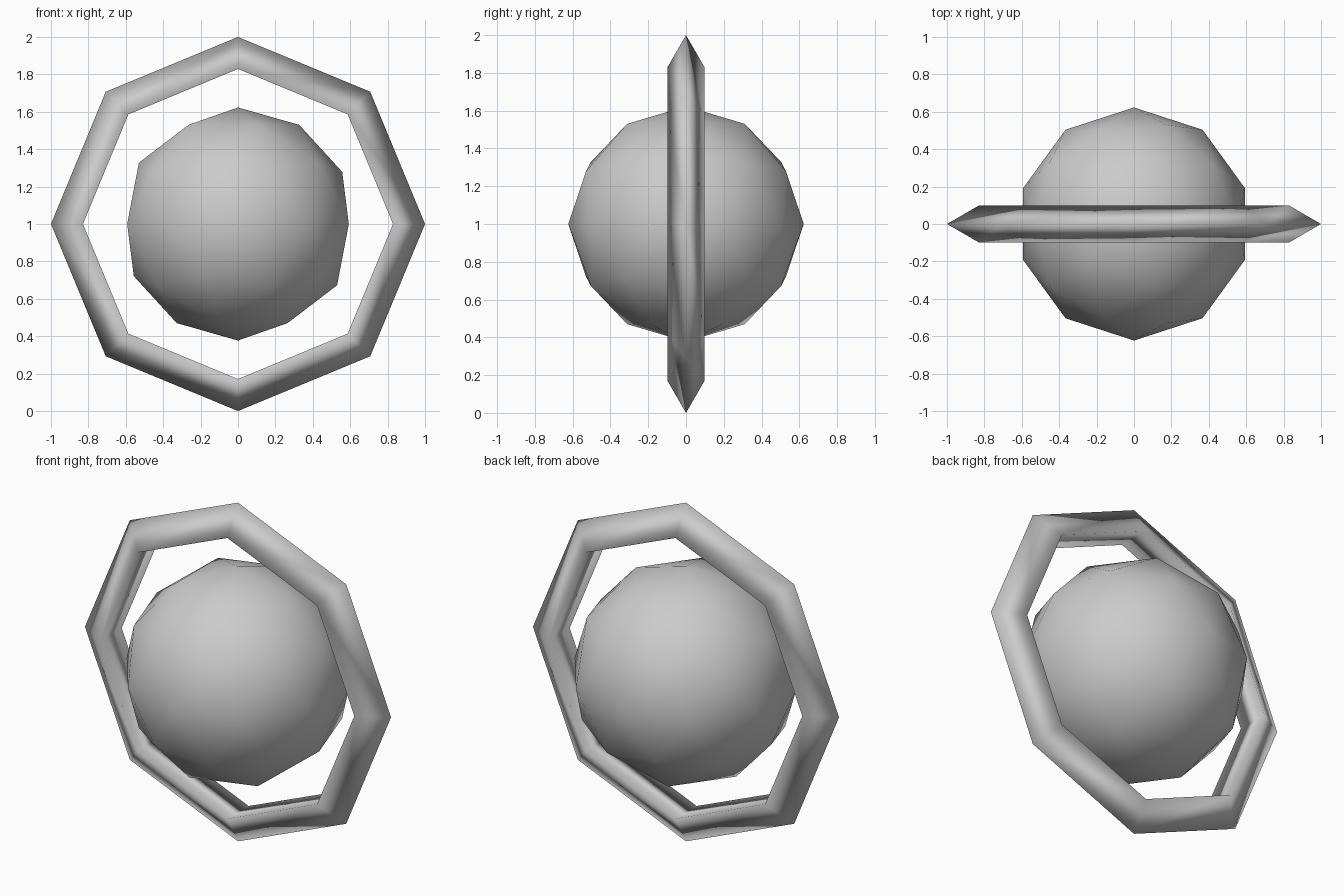
import bpy
from math import pi

if "Cube" in bpy.data.objects:
    bpy.data.objects.remove(bpy.data.objects["Cube"])

CENTRE = (0, 0, 1)


def finish(name):
    obj = bpy.context.object
    obj.name = name
    bpy.ops.object.shade_smooth()
    return obj


# Upright eight-sided ring with a triangular section pointing outward
bpy.ops.mesh.primitive_torus_add(
    major_segments=8, minor_segments=3,
    major_radius=0.886, minor_radius=0.114,
    location=CENTRE, rotation=(pi / 2, 0, 0))
finish("ring")

# Low-poly ball floating in the middle
bpy.ops.mesh.primitive_ico_sphere_add(
    subdivisions=2, radius=0.623, location=CENTRE)
finish("ball")
